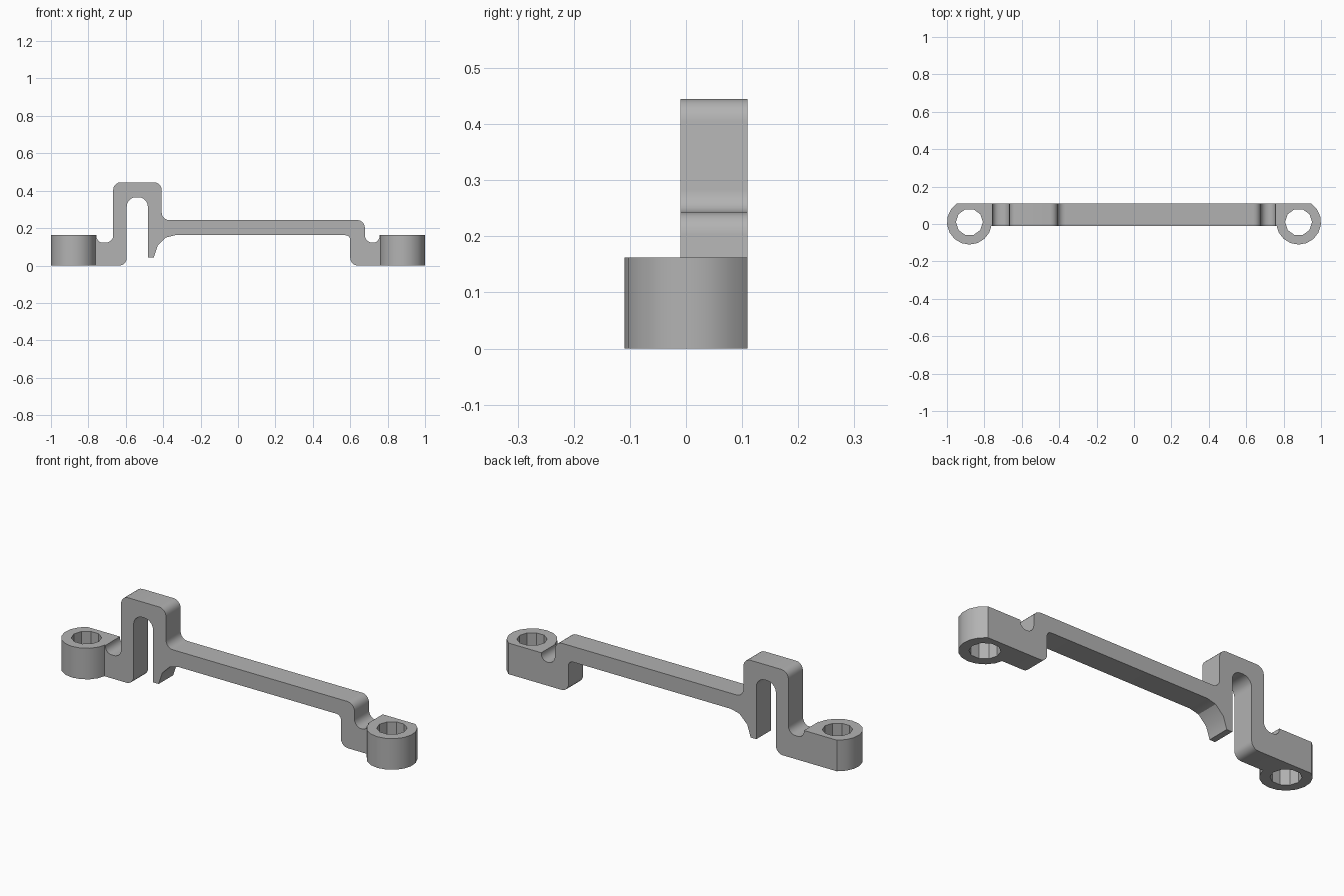
import bpy, bmesh
from math import sin, cos, asin, pi, radians

if "Cube" in bpy.data.objects:
    bpy.data.objects.remove(bpy.data.objects["Cube"])

BACK, FRONT = 0.11, -0.01       # depth of the arm
BOSS_X, BOSS_Y, BOSS_R, BOSS_H = 0.88, 0.01, 0.12, 0.162
HOLE_R = 0.072

grey = bpy.data.materials.new("grey plastic")
grey.use_nodes = True
colour = (0.45, 0.45, 0.45, 1)
grey.diffuse_color = colour
grey.node_tree.nodes["Principled BSDF"].inputs["Base Color"].default_value = colour


def prism(name, points, offset):
    """Extrude a closed loop of 3D points along an offset."""
    bm = bmesh.new()
    face = bm.faces.new([bm.verts.new(p) for p in points])
    out = bmesh.ops.extrude_face_region(bm, geom=[face])
    moved = [g for g in out["geom"] if isinstance(g, bmesh.types.BMVert)]
    bmesh.ops.translate(bm, verts=moved, vec=offset)
    bmesh.ops.recalc_face_normals(bm, faces=bm.faces)
    mesh = bpy.data.meshes.new(name)
    bm.to_mesh(mesh)
    bm.free()
    mesh.materials.append(grey)
    obj = bpy.data.objects.new(name, mesh)
    bpy.context.collection.objects.link(obj)
    return obj


def rounded(corners, steps=5):
    """Round each (x, z, radius) corner of a right-angled outline."""
    pts = []
    n = len(corners)
    for i, (x, z, r) in enumerate(corners):
        if r == 0:
            pts.append((x, z))
            continue
        ends = []
        for px, pz, _ in (corners[i - 1], corners[(i + 1) % n]):
            d = ((px - x) ** 2 + (pz - z) ** 2) ** 0.5
            ends.append(((px - x) / d * r, (pz - z) / d * r))
        (ax, az), (bx, bz) = ends
        for k in range(steps + 1):
            t = k / steps * pi / 2
            u, v = 1 - sin(t), 1 - cos(t)
            pts.append((x + ax * u + bx * v, z + az * u + bz * v))
    return pts


def combine(target, tool, operation):
    mod = target.modifiers.new(operation.title(), "BOOLEAN")
    mod.operation, mod.solver, mod.object = operation, "EXACT", tool
    bpy.context.view_layer.objects.active = target
    bpy.ops.object.modifier_apply(modifier=mod.name)
    bpy.data.objects.remove(tool)


# Arm: spring loop on the right, long bar, and step down on the left
outline = rounded([
    (-0.88, 0, 0), (-0.88, BOSS_H, 0), (-0.757, BOSS_H, 0),
    (-0.757, 0.122, 0.035), (-0.667, 0.122, 0.04),
    (-0.667, 0.445, 0.04), (-0.408, 0.445, 0.04),
    (-0.408, 0.243, 0.04), (0.678, 0.243, 0.04),
    (0.678, 0.122, 0.04), (0.757, 0.122, 0.035), (0.757, BOSS_H, 0),
    (0.88, BOSS_H, 0), (0.88, 0, 0),
    (0.6, 0, 0.04), (0.6, 0.162, 0.025),
    # hooked lip under the bar
    (-0.335, 0.162, 0), (-0.385, 0.15, 0), (-0.43, 0.105, 0), (-0.45, 0.043, 0),
    (-0.482, 0.043, 0), (-0.482, 0.365, 0.05),
    (-0.595, 0.365, 0.05), (-0.595, 0, 0.04),
])
arm = prism("clip_arm", [(x, BACK, z) for x, z in outline], (0, FRONT - BACK, 0))

# Screw bosses, flat at the back, each with a through hole
flat = asin((BACK - BOSS_Y) / BOSS_R)
sweep = pi + 2 * flat
segments = 14
for side in (-1, 1):
    ring = [(side * BOSS_X + BOSS_R * cos(pi - flat + sweep * k / segments),
             BOSS_Y + BOSS_R * sin(pi - flat + sweep * k / segments), 0)
            for k in range(segments + 1)]
    combine(arm, prism("boss", ring, (0, 0, BOSS_H)), "UNION")
    hole = [(side * BOSS_X + HOLE_R * cos(2 * pi * k / 10),
             BOSS_Y + HOLE_R * sin(2 * pi * k / 10), -0.1) for k in range(10)]
    combine(arm, prism("hole_cutter", hole, (0, 0, 0.5)), "DIFFERENCE")

# Smooth the rounded corners, keep real edges sharp
bpy.ops.object.select_all(action="DESELECT")
arm.select_set(True)
bpy.context.view_layer.objects.active = arm
bpy.ops.object.shade_smooth_by_angle(angle=radians(30))
